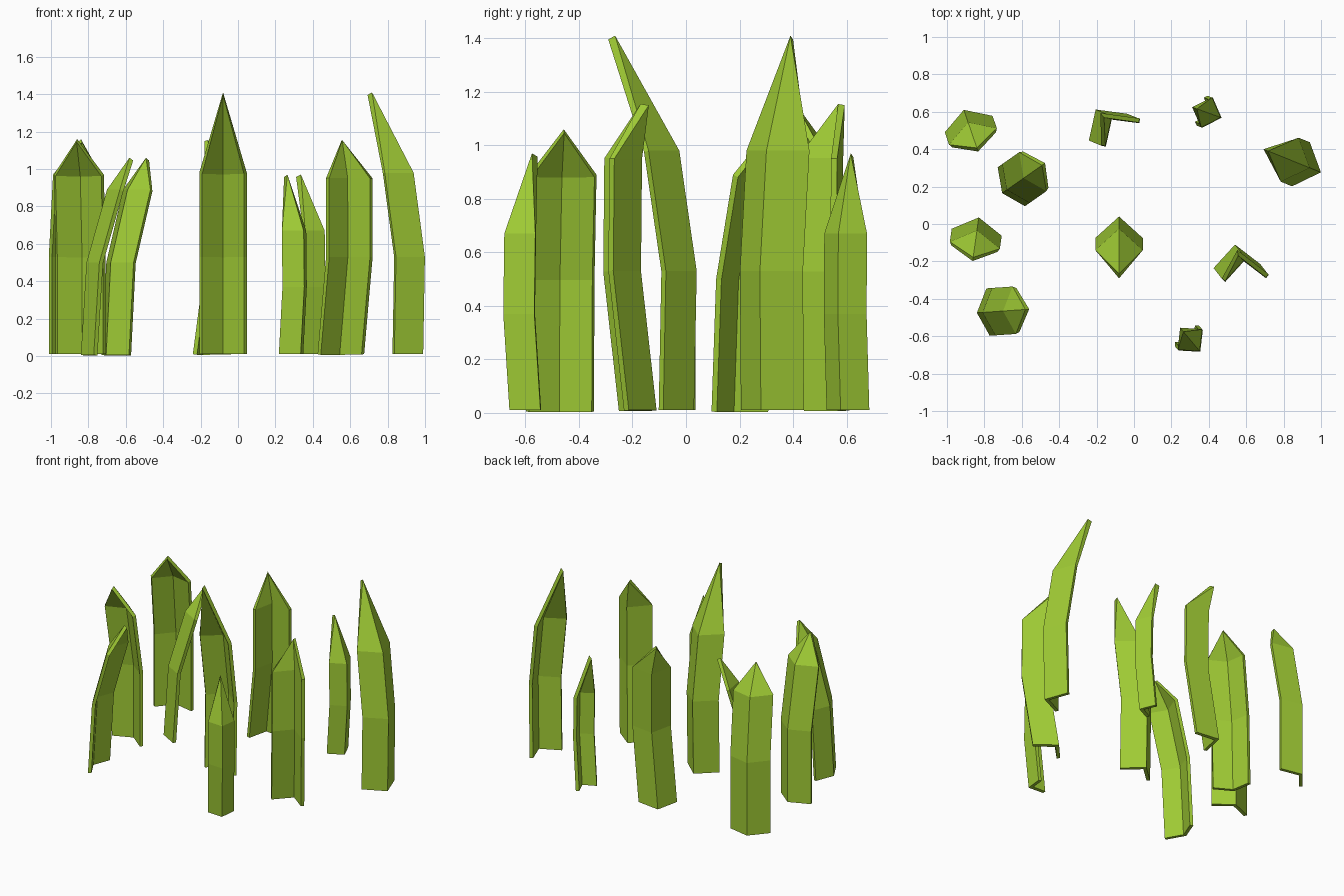
import bpy
from math import radians, cos, sin
from mathutils import Vector

if "Cube" in bpy.data.objects:
    bpy.data.objects.remove(bpy.data.objects["Cube"])

green = bpy.data.materials.new("grass_green")
green.diffuse_color = (0.35, 0.6, 0.035, 1)
green.use_nodes = True
green.node_tree.nodes["Principled BSDF"].inputs["Base Color"].default_value = green.diffuse_color

# Blade shapes: half width, fold depth, and the path of the fold as
# (forward, sideways, height) for base, bend, shoulder and tip
KINDS = {
    "tall":   (0.127, 0.115, [(0, 0, .01), (-.01, 0, .53), (.055, 0, .98), (.295, 0, 1.41)]),
    "curled": (0.125, 0.115, [(0, 0, .01), (.062, .04, .53), (.058, .04, .95), (.03, .01, 1.15)]),
    "broad":  (0.135, 0.08, [(0, 0, .01), (0, 0, .53), (.07, 0, .97), (.215, 0, 1.16)]),
    "bent":   (0.127, 0.06, [(0, 0, .005), (.03, 0, .5), (.14, 0, .89), (.26, 0, 1.06)]),
    "small":  (0.085, 0.08, [(0, 0, .01), (-.03, 0, .37), (-.025, 0, .67), (.11, 0, .97)]),
}

# Placement: kind, x and y of the fold at the base, facing angle of the open side
BLADES = [
    ("tall", -.08, .03, -90), ("tall", .99, .28, 158),
    ("curled", .54, -.11, -85), ("curled", -.205, .612, -55),
    ("broad", -.91, .61, -71), ("broad", -.83, .035, -98),
    ("bent", -.705, .165, 35), ("bent", -.84, -.475, 4),
    ("small", .335, -.66, 130), ("small", .44, .578, 160),
]


def grass_blade(name, kind, x, y, angle):
    half, depth, path = KINDS[kind]
    a = radians(angle)
    fwd, side = Vector((cos(a), sin(a), 0)), Vector((-sin(a), cos(a), 0))
    verts, faces = [], []

    def add(d, s, z):
        verts.append(Vector((x, y, z)) + fwd * d + side * s)

    # Three V-shaped rows, then a single tip
    for d, s, z in path[:3]:
        add(d + depth, s - half, z)
        add(d, s, z)
        add(d + depth, s + half, z)
    add(*path[3])
    for r in (0, 3):
        for c in (0, 1):
            i = r + c
            faces.append((i, i + 3, i + 4, i + 1))
    faces += [(6, 9, 7), (7, 9, 8)]

    mesh = bpy.data.meshes.new(name)
    mesh.from_pydata(verts, [], faces)
    mesh.materials.append(green)
    ob = bpy.data.objects.new(name, mesh)
    bpy.context.collection.objects.link(ob)
    # Thickness grows towards the open side
    mod = ob.modifiers.new("thickness", "SOLIDIFY")
    mod.thickness = 0.023
    mod.offset = -1
    mod.use_even_offset = True


for n, spec in enumerate(BLADES, 1):
    grass_blade(f"grass_blade_{n}", *spec)
